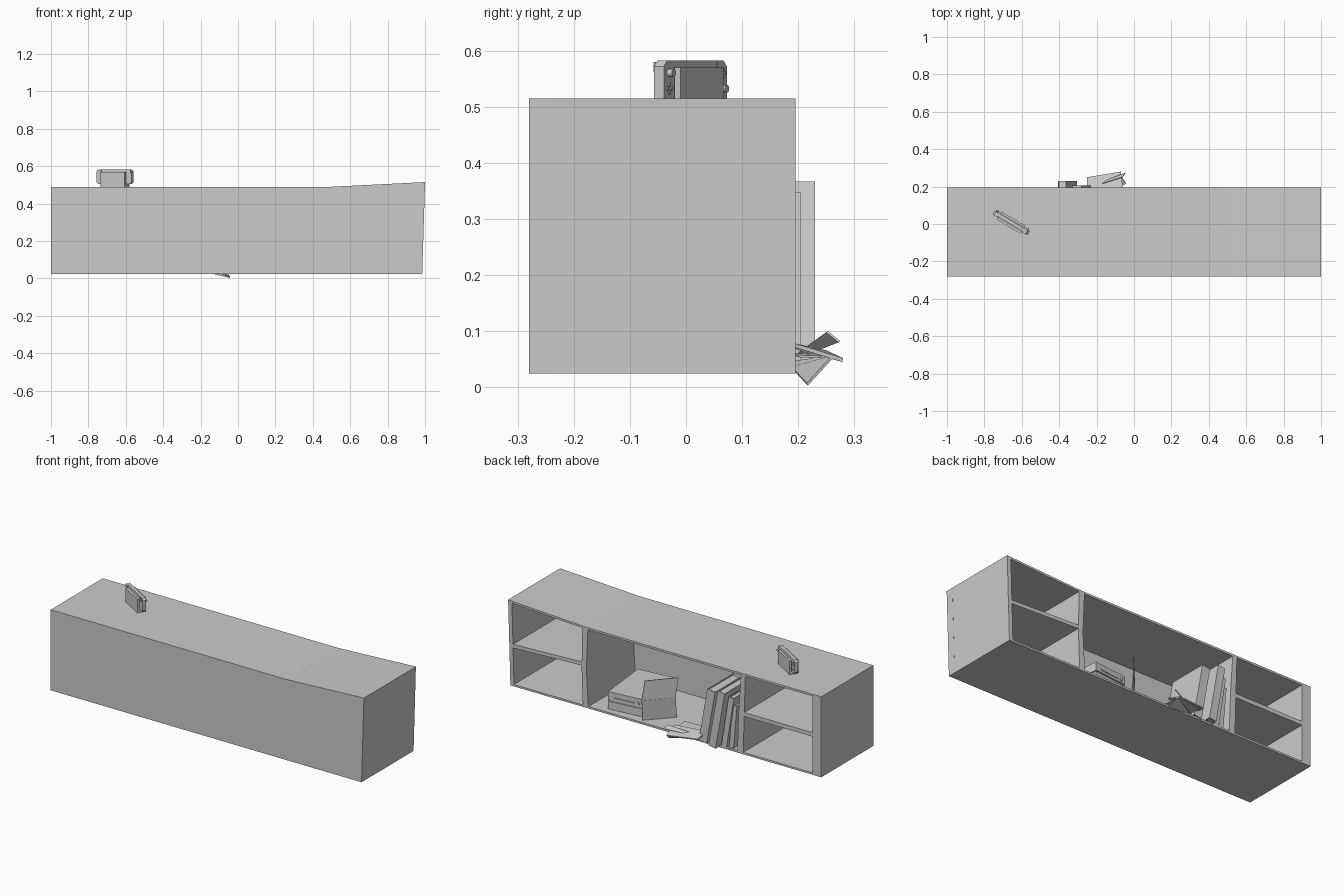
import bpy, bmesh, math
from mathutils import Matrix, Vector

if "Cube" in bpy.data.objects:
    bpy.data.objects.remove(bpy.data.objects["Cube"])

T = Matrix.Translation
R = Matrix.Rotation


def finish(name, bm, mat=None):
    bmesh.ops.recalc_face_normals(bm, faces=bm.faces)
    me = bpy.data.meshes.new(name)
    bm.to_mesh(me)
    bm.free()
    ob = bpy.data.objects.new(name, me)
    bpy.context.collection.objects.link(ob)
    if mat is not None:
        ob.matrix_world = mat
    return ob


def prism(name, profile, y0, y1, mat=None):
    """Extrude an xz outline from y0 to y1."""
    bm = bmesh.new()
    a = [bm.verts.new((x, y0, z)) for x, z in profile]
    b = [bm.verts.new((x, y1, z)) for x, z in profile]
    bm.faces.new(a)
    bm.faces.new(b[::-1])
    n = len(a)
    for i in range(n):
        bm.faces.new((a[i], a[(i + 1) % n], b[(i + 1) % n], b[i]))
    return finish(name, bm, mat)


def box(name, x0, x1, y0, y1, z0, z1, mat=None):
    return prism(name, [(x0, z0), (x1, z0), (x1, z1), (x0, z1)], y0, y1, mat)


def cylinder(name, r, depth, mat, sides=12):
    bm = bmesh.new()
    bmesh.ops.create_cone(bm, cap_ends=True, segments=sides, radius1=r,
                          radius2=r, depth=depth)
    return finish(name, bm, mat)


def sheet(name, corners, thickness):
    """Thin slab from four corners."""
    bm = bmesh.new()
    c = [Vector(p) for p in corners]
    n = (c[1] - c[0]).cross(c[3] - c[0]).normalized() * thickness
    a = [bm.verts.new(p) for p in c]
    b = [bm.verts.new(p + n) for p in c]
    bm.faces.new(a)
    bm.faces.new(b[::-1])
    for i in range(4):
        bm.faces.new((a[i], a[(i + 1) % 4], b[(i + 1) % 4], b[i]))
    return finish(name, bm)


# Cabinet shell, open toward +y, with a warped right end
F, B = -0.235, 0.195
prism("front_panel", [(-1, .025), (.985, .025), (1, .515), (.5, .49), (-1, .49)], -.28, F)
prism("top_panel", [(-1, .478), (.5, .478), (.999, .503), (1, .515), (.5, .49), (-1, .49)], F, B)
box("bottom_panel", -1, .985, F, B, .025, .036)
box("left_end", -1, -.943, F, B, .036, .478)
prism("right_end", [(.962, .036), (.985, .036), (.999, .503), (.975, .502)], F, B)
prism("left_divider", [(-.502, .036), (-.465, .036), (-.472, .25), (-.487, .478), (-.515, .478), (-.508, .25)], F, B)
prism("right_divider", [(.487, .036), (.522, .036), (.53, .25), (.525, .48), (.49, .478), (.5, .25)], F, B)
box("left_shelf", -.943, -.505, F, B, .245, .268)
prism("right_shelf", [(.527, .262), (.968, .245), (.969, .266), (.527, .283)], F, B)

# Leaning books: (bottom x, thickness, height, back edge y, lean)
books = [(-.225, .05, .315, .205, 10), (-.305, .045, .335, .23, 10),
         (-.362, .033, .30, .195, 9), (-.405, .028, .25, .185, 5)]
for i, (x, w, h, y, lean) in enumerate(books, 1):
    m = T((x, y, .037)) @ R(math.radians(-lean), 4, 'Y')
    box(f"book_{i}_cover_a", -.005, 0, -.235, 0, 0, h, m)
    box(f"book_{i}_cover_b", -w, -w + .005, -.235, 0, 0, h, m)
    box(f"book_{i}_spine", -w + .005, -.005, -.006, 0, 0, h, m)
    box(f"book_{i}_pages", -w + .005, -.005, -.228, -.006, .006, h - .006, m)

# Fallen open book with fanned leaves
sheet("open_book_cover", [(-.25, .25, .066), (-.07, .28, .052), (-.06, .195, .078), (-.25, .17, .082)], .007)
sheet("open_book_leaf_a", [(-.23, .245, .06), (-.08, .262, .055), (-.06, .10, .062), (-.24, .09, .062)], .004)
sheet("open_book_leaf_b", [(-.21, .20, .062), (-.06, .25, .098), (-.045, .272, .08), (-.20, .21, .056)], .004)
sheet("open_book_lower_cover", [(-.21, .19, .042), (-.10, .19, .032), (-.042, .217, .003), (-.07, .262, .052)], .005)

# Low device box on the floor
m = T((.28, .15, .037)) @ R(math.radians(6), 4, 'Z')
box("device_base", -.105, .105, -.32, 0, 0, .045, m)
box("device_seam", -.1, .1, -.315, -.005, .045, .052, m)
box("device_lid", -.105, .105, -.32, 0, .052, .10, m)
box("device_slot", -.05, .07, 0, .004, .066, .072, m)
cylinder("device_button", .009, .008, m @ T((-.075, .002, .07)) @ R(math.pi / 2, 4, 'X'))

# Folded card standing beside the device
sheet("card_lower", [(.159, .17, .037), (.034, .035, .037), (.036, .045, .155), (.158, .18, .155)], .005)
sheet("card_upper", [(.158, .18, .155), (.036, .045, .155), (.028, .03, .265), (.148, .165, .265)], .005)

# Handheld player sitting in its stand on the cabinet
g = T((-.657, .008, .49)) @ R(math.radians(-31), 4, 'Z')
box("player_screen", -.075, .075, -.009, .009, .014, .092, g)
box("stand_front_plate", -.075, .075, .012, .024, 0, .08, g)
box("stand_rear_plate", -.075, .075, -.026, -.012, 0, .08, g)
box("stand_base", -.075, .075, -.012, .012, 0, .014, g)
for side, s in (("left", -1), ("right", 1)):
    # Grip with rounded outer corners
    prof = [(.075, .014), (.098, .014), (.109, .024), (.109, .082), (.098, .092), (.075, .092)]
    prism(f"grip_{side}", [(s * x, z) for x, z in prof], -.01, .01, g)
    zs, zb = (.07, .042) if s > 0 else (.042, .07)
    turn = R(math.pi / 2, 4, 'X')
    cylinder(f"stick_{side}", .007, .012, g @ T((s * .092, .015, zs)) @ turn)
    for k in range(4):
        a = k * math.pi / 2
        cylinder(f"button_{side}_{k}", .003, .004,
                 g @ T((s * .092 + .007 * math.cos(a), .0115, zb + .007 * math.sin(a))) @ turn, 8)
    box(f"trigger_{side}", s * .092 - .012, s * .092 + .012, -.014, -.01, .072, .09, g)
